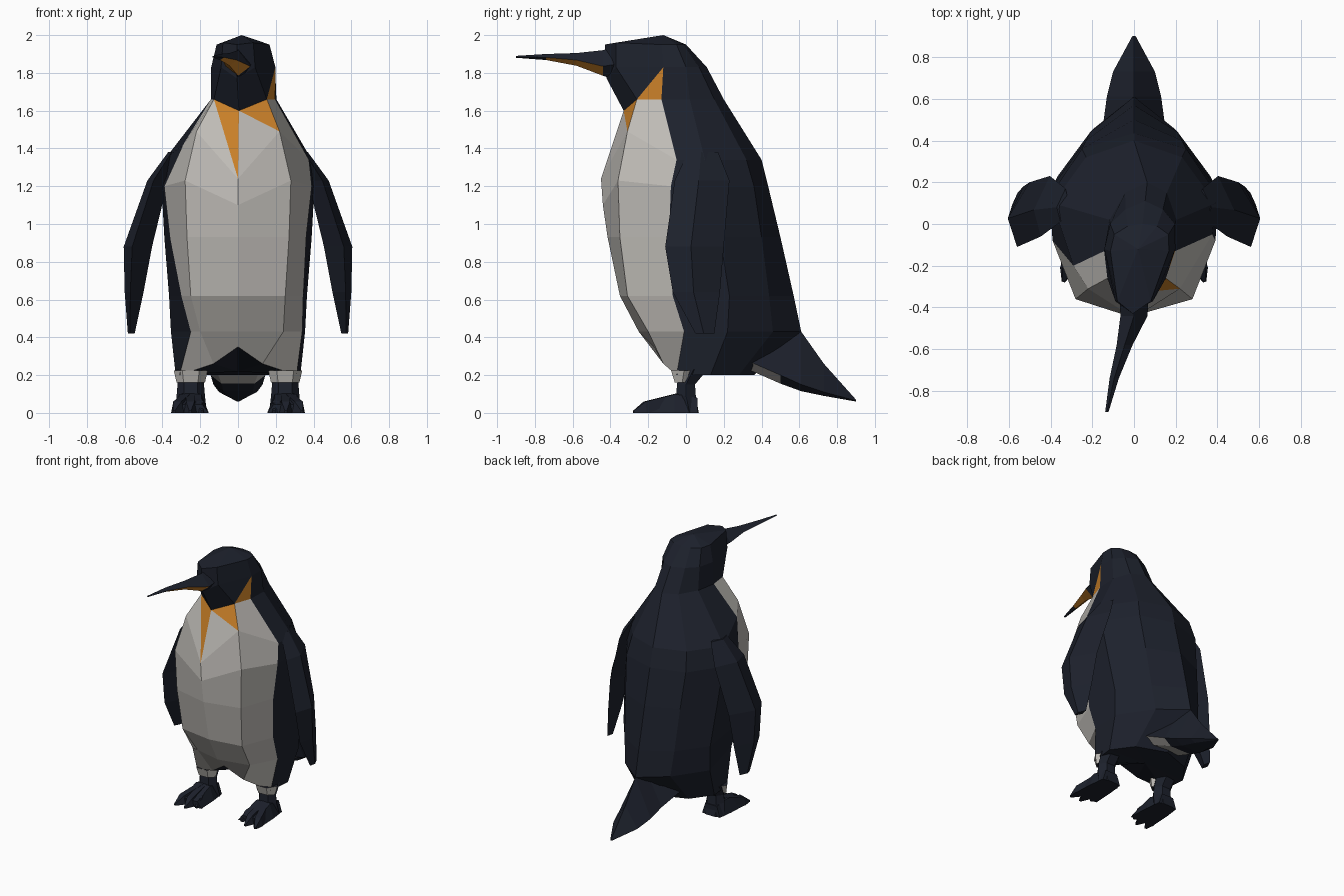
import bpy, bmesh, math

if "Cube" in bpy.data.objects:
    bpy.data.objects.remove(bpy.data.objects["Cube"])


def material(name, rgb):
    m = bpy.data.materials.new(name)
    m.diffuse_color = (*rgb, 1)
    m.use_nodes = True
    m.node_tree.nodes["Principled BSDF"].inputs["Base Color"].default_value = m.diffuse_color
    return m


MATS = [material("navy", (0.012, 0.015, 0.025)),
        material("white", (0.52, 0.50, 0.47)),
        material("orange", (0.60, 0.22, 0.022))]
NAVY, WHITE, ORANGE = 0, 1, 2


def loft(name, rings, colour=lambda i, j: NAVY, splits={}, tips=(None, None)):
    """Skin closed rings; splits cut a quad into two coloured triangles."""
    bm = bmesh.new()
    vs = [[bm.verts.new(p) for p in r] for r in rings]
    n = len(vs[0])

    def face(pts, m):
        bm.faces.new(pts).material_index = m

    for i in range(len(vs) - 1):
        for j in range(n):
            k = (j + 1) % n
            a, b, c, d = vs[i][j], vs[i][k], vs[i + 1][k], vs[i + 1][j]
            if (i, j) in splits:
                diag, m1, m2 = splits[i, j]
                if diag == "ac":
                    face((a, b, c), m1)
                    face((a, c, d), m2)
                else:
                    face((a, b, d), m1)
                    face((b, c, d), m2)
            else:
                face((a, b, c, d), colour(i, j))
    for ring, tip in zip((vs[0], vs[-1]), tips):
        if tip:
            t = bm.verts.new(tip)
            for j in range(n):
                face((ring[j], ring[(j + 1) % n], t), NAVY)
        else:
            face(ring, NAVY)
    bmesh.ops.recalc_face_normals(bm, faces=bm.faces)
    me = bpy.data.meshes.new(name)
    bm.to_mesh(me)
    bm.free()
    for m in MATS:
        me.materials.append(m)
    ob = bpy.data.objects.new(name, me)
    bpy.context.collection.objects.link(ob)
    return ob


# Body and head: z, front (y, dz), front corner (x, y, dz), colour seam, side, back corner, back y
SECTIONS = [
    (0.20, (-0.17, 0.15), (0.13, -0.12, 0.06), (0.31, -0.05), (0.33, 0.13), (0.22, 0.28), 0.36),
    (0.43, (-0.25, 0.0), (0.24, -0.20, 0.0), (0.34, -0.01), (0.355, 0.22), (0.19, 0.46), 0.61),
    (0.62, (-0.35, 0.0), (0.25, -0.31, 0.0), (0.345, -0.07), (0.365, 0.23), (0.21, 0.44), 0.57),
    (0.93, (-0.415, 0.0), (0.27, -0.35, 0.0), (0.36, -0.09), (0.39, 0.18), (0.23, 0.40), 0.50),
    (1.20, (-0.44, -0.10), (0.28, -0.36, 0.03), (0.39, -0.08), (0.405, 0.13), (0.25, 0.36), 0.435),
    (1.34, (-0.45, -0.10), (0.22, -0.31, 0.15), (0.375, -0.05), (0.39, 0.10), (0.23, 0.32), 0.40),
    (1.66, (-0.33, -0.06), (0.14, -0.26, 0.0), (0.17, -0.13), (0.16, 0.02), (0.10, 0.15), 0.20),
    (1.83, (-0.42, -0.06), (0.09, -0.37, 0.0), (0.17, -0.12), (0.155, 0.0), (0.09, 0.07), 0.11),
    (1.95, (-0.43, 0.0), (0.08, -0.37, 0.01), (0.14, -0.13), (0.13, -0.05), (0.07, -0.01), 0.0),
]
# The seam sits further forward on the left side at these levels: x, y, dz
LEFT_SEAM = {0.43: (-0.25, -0.19, 0), 0.62: (-0.30, -0.21, 0), 1.34: (-0.29, -0.20, 0.08)}


def body_ring(z, front, corner, seam, side, back, by):
    half = [(corner[0], corner[1], z + corner[2])]
    half += [(x, y, z) for x, y in (seam, side, back)]
    ring = [(0, front[0], z + front[1])] + half + [(0, by, z)]
    ring += [(-x, y, q) for x, y, q in reversed(half)]
    if z in LEFT_SEAM:
        x, y, dz = LEFT_SEAM[z]
        ring[8] = (x, y, z + dz)
        ring[9] = (max(ring[9][0], x + 0.05), *ring[9][1:])
    if z > 1.6:  # head turned a little to one side
        ring = [(x + 0.028 + 0.11 * (y + 0.12), y, q) for x, y, q in ring]
    return ring


def body_colour(i, j):
    return WHITE if i < 6 and j in (0, 1, 8, 9) else NAVY


loft("body_and_head", [body_ring(*s) for s in SECTIONS], body_colour,
     {(5, 0): ("bd", WHITE, ORANGE), (5, 9): ("bd", WHITE, ORANGE),
      (6, 1): ("ac", ORANGE, NAVY)},
     tips=((0, 0.12, 0.22), (0.02, -0.12, 2.0)))


def diamond(y, x, w, top, mid, bottom):
    return [(x + w, y, mid), (x, y, top), (x - w, y, mid), (x, y, bottom)]


# Beak, orange along the lower half
loft("beak", [diamond(-0.34, 0.0, 0.07, 1.95, 1.85, 1.75),
              diamond(-0.44, 0.0, 0.065, 1.92, 1.835, 1.785),
              diamond(-0.58, -0.045, 0.038, 1.905, 1.868, 1.838),
              diamond(-0.74, -0.095, 0.022, 1.90, 1.882, 1.868),
              diamond(-0.90, -0.13, 0.008, 1.89, 1.885, 1.88)],
     lambda i, j: ORANGE if i in (1, 2) and j in (2, 3) else NAVY)


def wedge(y, w, top, mid, bottom):
    return [(w, y, mid), (0, y, top), (-w, y, mid), (-w * 0.6, y, bottom), (w * 0.6, y, bottom)]


# Tail wedge with a pale patch under the root
loft("tail", [wedge(0.34, 0.19, 0.46, 0.27, 0.225),
              wedge(0.50, 0.145, 0.47, 0.20, 0.155),
              wedge(0.61, 0.13, 0.43, 0.15, 0.115),
              wedge(0.73, 0.10, 0.26, 0.11, 0.09),
              wedge(0.90, 0.008, 0.07, 0.065, 0.06)],
     lambda i, j: WHITE if i == 0 and j in (2, 3, 4) else NAVY)

# Flippers: z, centre x, front y, back y, half thickness
FLIPPER = [(1.38, 0.34, 0.01, 0.17, 0.03), (1.23, 0.425, -0.06, 0.23, 0.055),
           (0.88, 0.53, -0.11, 0.20, 0.075), (0.64, 0.55, -0.07, 0.18, 0.05),
           (0.42, 0.565, 0.05, 0.15, 0.018)]


def flipper_ring(s, z, x, f, b, t):
    m, k = (f + b) / 2, t * 0.4
    return [(s * px, py, z) for px, py in
            ((x + k, f), (x + t, m - 0.06 * (b - f)), (x - k, b), (x - t, m))]


def toe_ring(s, angle, d, w, h):
    c, n = math.cos(angle), math.sin(angle)
    return [(s * (0.253 + d * n + u * c), 0.02 - d * c + u * n, q)
            for u, q in ((-w, 0), (w, 0), (w * 0.65, h), (-w * 0.65, h))]


def leg_ring(s, z, rx, ry, y):
    return [(s * (0.25 + rx * math.cos(a)), y + ry * math.sin(a), z)
            for a in (math.tau * k / 6 for k in range(6))]


for side, s in (("right", 1), ("left", -1)):
    loft(f"{side}_flipper", [flipper_ring(s, *r) for r in FLIPPER])
    # White cuff tapering from the belly to the leg
    loft(f"{side}_cuff", [leg_ring(s, 0.16, 0.075, 0.045, -0.02),
                          leg_ring(s, 0.225, 0.09, 0.08, -0.01)], lambda i, j: WHITE)
    loft(f"{side}_leg", [leg_ring(s, 0.0, 0.085, 0.055, 0.02),
                         leg_ring(s, 0.09, 0.075, 0.06, 0.0),
                         leg_ring(s, 0.15, 0.07, 0.055, 0.0),
                         leg_ring(s, 0.23, 0.075, 0.085, 0.04)])
    # Webbed pad and three splayed toes
    loft(f"{side}_foot_pad", [toe_ring(s, 0, -0.04, 0.075, 0.08),
                              toe_ring(s, 0, 0.08, 0.09, 0.10),
                              toe_ring(s, 0, 0.24, 0.098, 0.045)])
    for k, (deg, length) in enumerate(((-14, 0.26), (0, 0.30), (16, 0.31))):
        loft(f"{side}_toe_{k + 1}", [toe_ring(s, math.radians(deg), d, w, h) for d, w, h in
                                     ((0.04, 0.035, 0.11), (length * 0.8, 0.034, 0.06),
                                      (length, 0.008, 0.012))])
